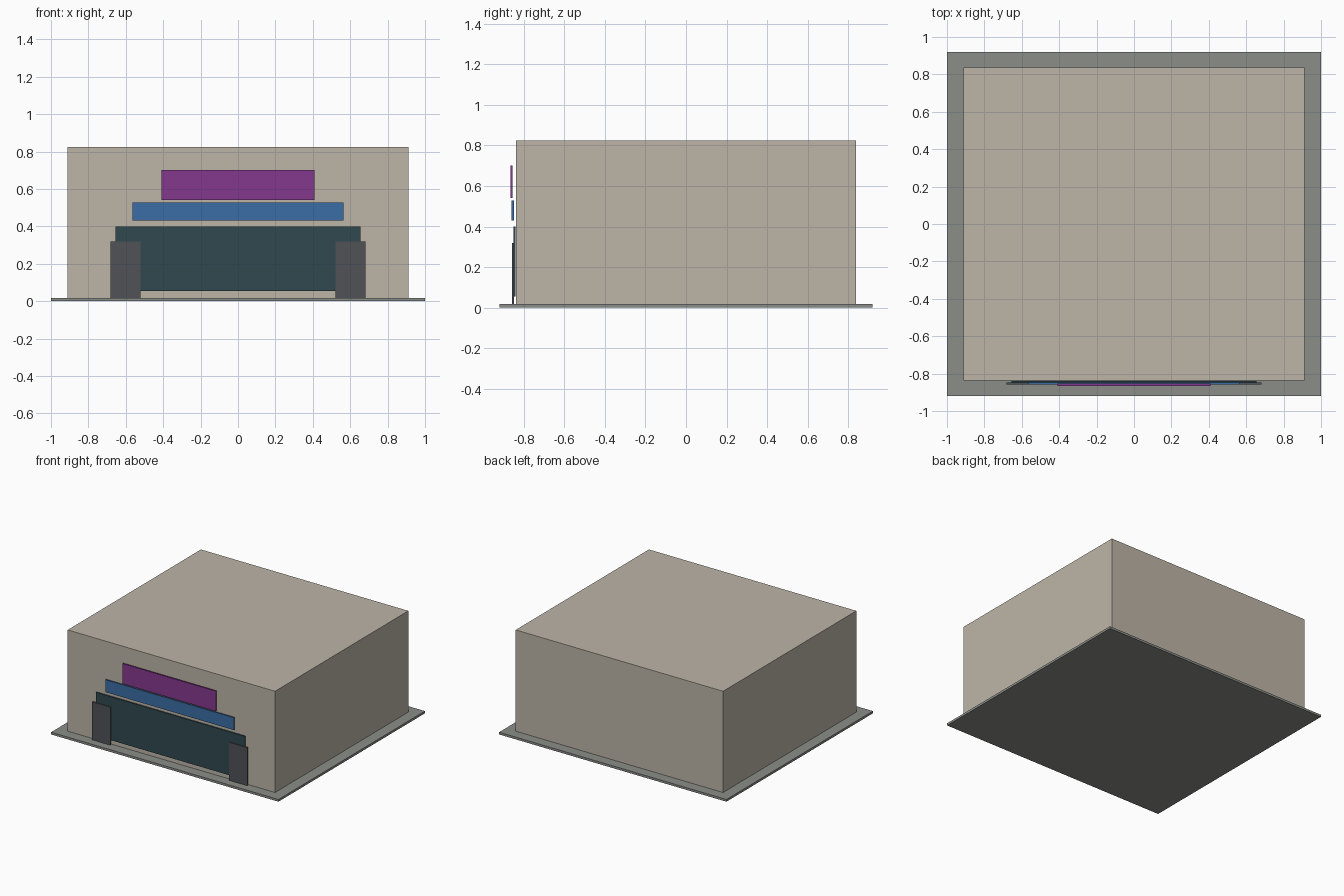
import bpy

if "Cube" in bpy.data.objects:
    bpy.data.objects.remove(bpy.data.objects["Cube"])


def material(name, rgb):
    mat = bpy.data.materials.new(name)
    mat.diffuse_color = (*rgb, 1.0)
    mat.use_nodes = True
    mat.node_tree.nodes["Principled BSDF"].inputs["Base Color"].default_value = mat.diffuse_color
    return mat


def box(name, x, y, z, mat):
    """Axis-aligned box from (min, max) ranges."""
    spans = (x, y, z)
    bpy.ops.mesh.primitive_cube_add(size=1, location=[(a + b) / 2 for a, b in spans])
    obj = bpy.context.object
    obj.name = name
    obj.scale = [b - a for a, b in spans]
    bpy.ops.object.transform_apply(location=False, rotation=False, scale=True)
    obj.data.materials.append(mat)
    return obj


concrete = material("concrete", (0.26, 0.27, 0.25))
plaster = material("plaster", (0.51, 0.46, 0.39))
dark_teal = material("dark_teal", (0.03, 0.065, 0.08))
blue = material("blue", (0.045, 0.155, 0.38))
purple = material("purple", (0.23, 0.04, 0.27))
charcoal = material("charcoal", (0.08, 0.085, 0.095))

# Ground slab and main block
box("ground_slab", (-1, 1), (-0.92, 0.92), (0, 0.018), concrete)
box("building_block", (-0.912, 0.912), (-0.837, 0.837), (0.018, 0.823), plaster)

# Thin front panels, each a little further out than the one below
box("entrance_panel", (-0.655, 0.655), (-0.85, -0.839), (0.055, 0.40), dark_teal)
box("canopy_band", (-0.565, 0.565), (-0.859, -0.848), (0.43, 0.528), blue)
box("sign_panel", (-0.41, 0.41), (-0.865, -0.854), (0.54, 0.70), purple)

# Pilasters at both ends of the entrance
for side, label in ((-1, "left"), (1, "right")):
    x = sorted((side * 0.522, side * 0.682))
    box(f"pilaster_{label}", x, (-0.857, -0.847), (0.018, 0.32), charcoal)
